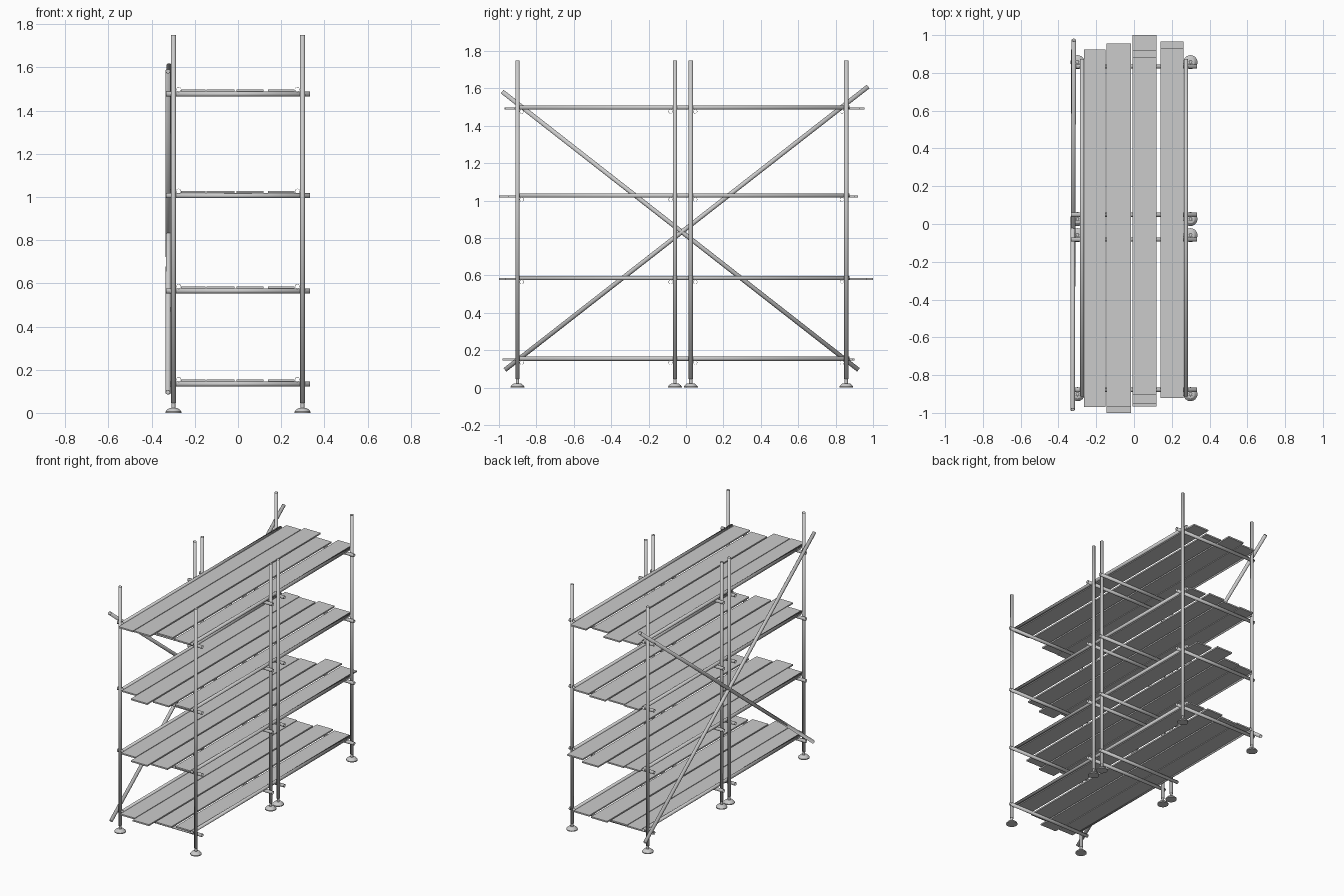
import bpy, bmesh
from mathutils import Vector, Matrix

if "Cube" in bpy.data.objects:
    bpy.data.objects.remove(bpy.data.objects["Cube"])

R = 0.0115  # tube radius


def finish(name, bm):
    bmesh.ops.recalc_face_normals(bm, faces=bm.faces)
    me = bpy.data.meshes.new(name)
    bm.to_mesh(me)
    bm.free()
    ob = bpy.data.objects.new(name, me)
    bpy.context.collection.objects.link(ob)
    return ob


def smooth(ob):
    bpy.ops.object.select_all(action='DESELECT')
    ob.select_set(True)
    bpy.context.view_layer.objects.active = ob
    bpy.ops.object.shade_smooth_by_angle()


def tube(name, a, b, r=R):
    # open-ended thin-walled pipe from a to b
    a, b = Vector(a), Vector(b)
    d = b - a
    bm = bmesh.new()
    mat = Matrix.Translation((a + b) / 2) @ d.to_track_quat('Z', 'Y').to_matrix().to_4x4()
    bmesh.ops.create_cone(bm, cap_ends=False, segments=20, radius1=r, radius2=r,
                          depth=d.length, matrix=mat)
    ob = finish(name, bm)
    smooth(ob)
    m = ob.modifiers.new("wall", 'SOLIDIFY')
    m.thickness, m.offset = 0.0015, -1
    return ob


def foot(name, x, y):
    # turned base plate with a thin jack neck
    prof = [(0, 0), (0.037, 0), (0.037, 0.006), (0.031, 0.013), (0.022, 0.021),
            (0.009, 0.023), (0.009, 0.06), (0, 0.06)]
    bm = bmesh.new()
    vs = [bm.verts.new((x + r, y, z)) for r, z in prof]
    es = [bm.edges.new(p) for p in zip(vs, vs[1:])]
    bmesh.ops.spin(bm, geom=vs + es, cent=(x, y, 0), axis=(0, 0, 1),
                   angle=6.2831853, steps=24)
    bmesh.ops.remove_doubles(bm, verts=bm.verts, dist=1e-5)
    smooth(finish(name, bm))


def board(name, x0, x1, y0, y1, z0, z1):
    bm = bmesh.new()
    mat = (Matrix.Translation(((x0 + x1) / 2, (y0 + y1) / 2, (z0 + z1) / 2))
           @ Matrix.Diagonal((x1 - x0, y1 - y0, z1 - z0, 1)))
    bmesh.ops.create_cube(bm, size=1, matrix=mat)
    finish(name, bm)


# uprights, each paired with the offset of its cross tubes
POSTS = [(-0.901, 1), (-0.059, -1), (0.026, 1), (0.857, -1)]
LEVELS = [0.134, 0.565, 1.006, 1.477]

for i, (y, side) in enumerate(POSTS):
    for s, x in (("left", -0.299), ("right", 0.299)):
        tube(f"upright_{s}_{i}", (x, y, 0.045), (x, y, 1.75))
        foot(f"base_plate_{s}_{i}", x, y)
    # cross tubes under the boards
    for k, z in enumerate(LEVELS):
        ty = y + side * 2 * R
        tube(f"cross_tube_{k}_{i}", (-0.334, ty, z), (0.334, ty, z))

# lengthwise rails resting on the cross tubes
for k, z in enumerate(LEVELS):
    for s, x in (("left", -0.275), ("right", 0.275)):
        tube(f"rail_{s}_{k}", (x, -0.912, z + 0.021), (x, 0.874, z + 0.021))

# four loose boards per level, with uneven ends
BOARD_X = [(-0.265, -0.150), (-0.145, -0.017), (-0.007, 0.119), (0.139, 0.262)]
ENDS = [
    [(-0.95, 0.88), (-0.98, 0.87), (-0.92, 0.90), (-0.90, 0.89)],
    [(-0.94, 0.90), (-1.00, 0.91), (-0.965, 1.00), (-0.91, 0.965)],
    [(-0.93, 0.91), (-1.00, 0.90), (-0.95, 0.92), (-0.91, 0.90)],
    [(-0.97, 0.925), (-0.965, 0.955), (-0.905, 0.885), (-0.92, 0.93)],
]
for k, z in enumerate(LEVELS):
    for j, (x0, x1) in enumerate(BOARD_X):
        y0, y1 = ENDS[k][j]
        board(f"board_{k}_{j}", x0, x1, y0, y1, z + R, z + R + 0.01)

# crossed diagonal braces on the left side
tube("brace_a", (-0.325, -0.983, 1.583), (-0.321, 0.922, 0.095), 0.012)
tube("brace_b", (-0.325, -0.968, 0.095), (-0.319, 0.974, 1.61), 0.012)
